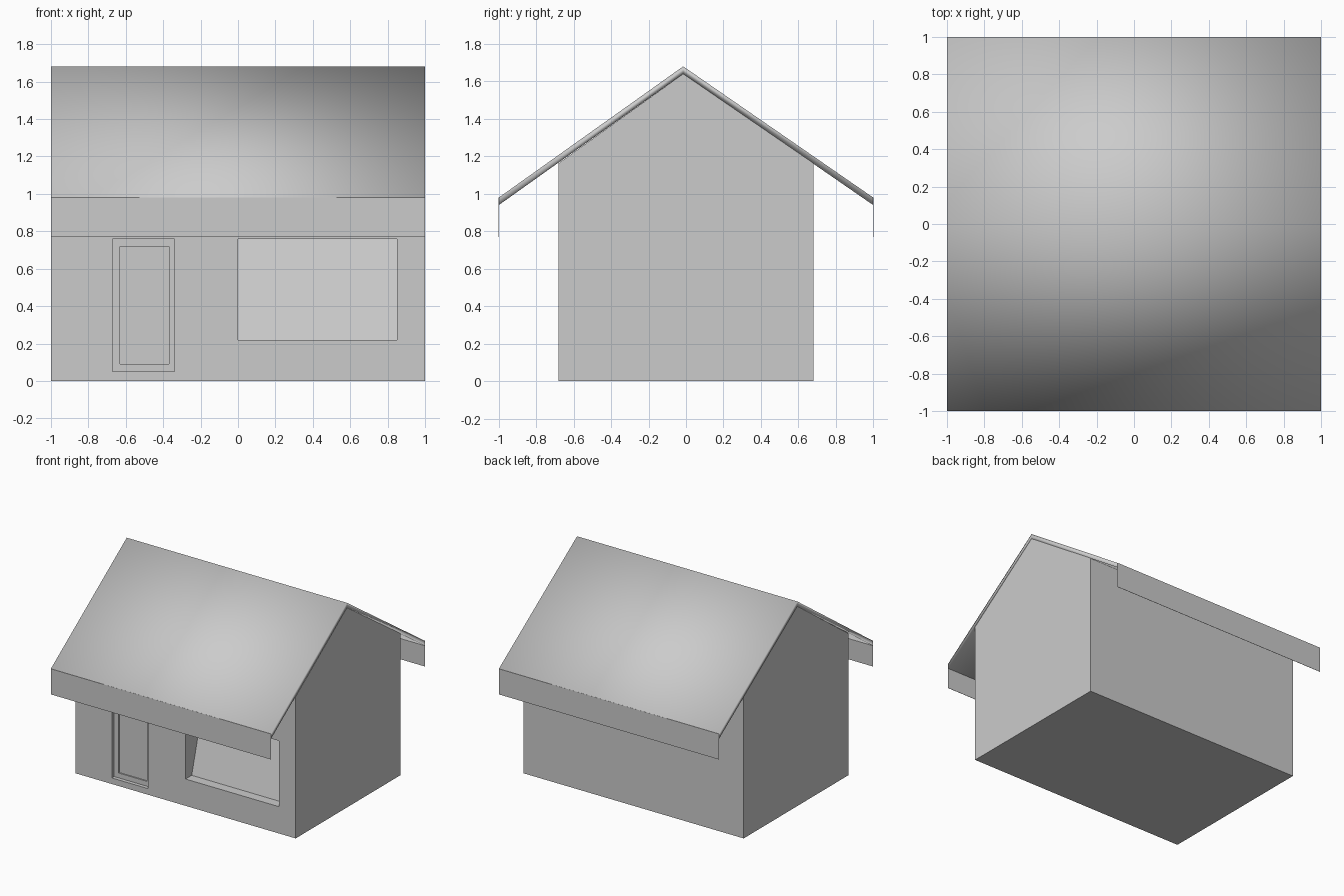
import bpy, bmesh

if "Cube" in bpy.data.objects:
    bpy.data.objects.remove(bpy.data.objects["Cube"])

RIDGE_Y = -0.015


def prism(name, profile, x0, x1, smooth=False):
    """Extrude a closed (y, z) profile along x."""
    bm = bmesh.new()
    face = bm.faces.new([bm.verts.new((x0, y, z)) for y, z in profile])
    out = bmesh.ops.extrude_face_region(bm, geom=[face])["geom"]
    moved = [v for v in out if isinstance(v, bmesh.types.BMVert)]
    bmesh.ops.translate(bm, verts=moved, vec=(x1 - x0, 0, 0))
    bmesh.ops.recalc_face_normals(bm, faces=bm.faces)
    for f in bm.faces:
        f.smooth = smooth
    mesh = bpy.data.meshes.new(name)
    bm.to_mesh(mesh)
    bm.free()
    obj = bpy.data.objects.new(name, mesh)
    bpy.context.collection.objects.link(obj)
    return obj


def cut(target, name, profile, x0, x1):
    """Carve a recess out of the target with a hidden prism."""
    cutter = prism(name, profile, x0, x1)
    cutter.hide_render = True
    cutter.hide_viewport = True
    mod = target.modifiers.new(name, 'BOOLEAN')
    mod.operation = 'DIFFERENCE'
    mod.solver = 'EXACT'
    mod.object = cutter


def box_profile(y0, y1, z0, z1):
    return [(y0, z0), (y1, z0), (y1, z1), (y0, z1)]


# Gabled house body
body = prism("house_walls", [(-0.68, 0), (0.68, 0), (0.68, 1.163),
                             (RIDGE_Y, 1.64), (-0.68, 1.163)], -1, 1)

# Window recess with a backward-leaning pane
cut(body, "window_cutter", [(-0.8, 0.22), (-0.60, 0.22),
                            (-0.45, 0.76), (-0.8, 0.76)], 0, 0.85)

# Door recess and its sunken panel
cut(body, "door_cutter", box_profile(-0.8, -0.65, 0.05, 0.76), -0.67, -0.34)
cut(body, "door_panel_cutter", box_profile(-0.8, -0.64, 0.09, 0.72), -0.63, -0.37)

# Thin roof slab, softly shaded
prism("roof", [(-0.999, 0.98), (RIDGE_Y, 1.68), (0.999, 0.98),
               (0.999, 0.94), (RIDGE_Y, 1.64), (-0.999, 0.94)], -1, 1, smooth=True)

# Fascia boards along both eaves
for side, label in ((-1, "front"), (1, "back")):
    prism(label + "_fascia", box_profile(side * 0.998, side, 0.77, 0.98), -1, 1)
